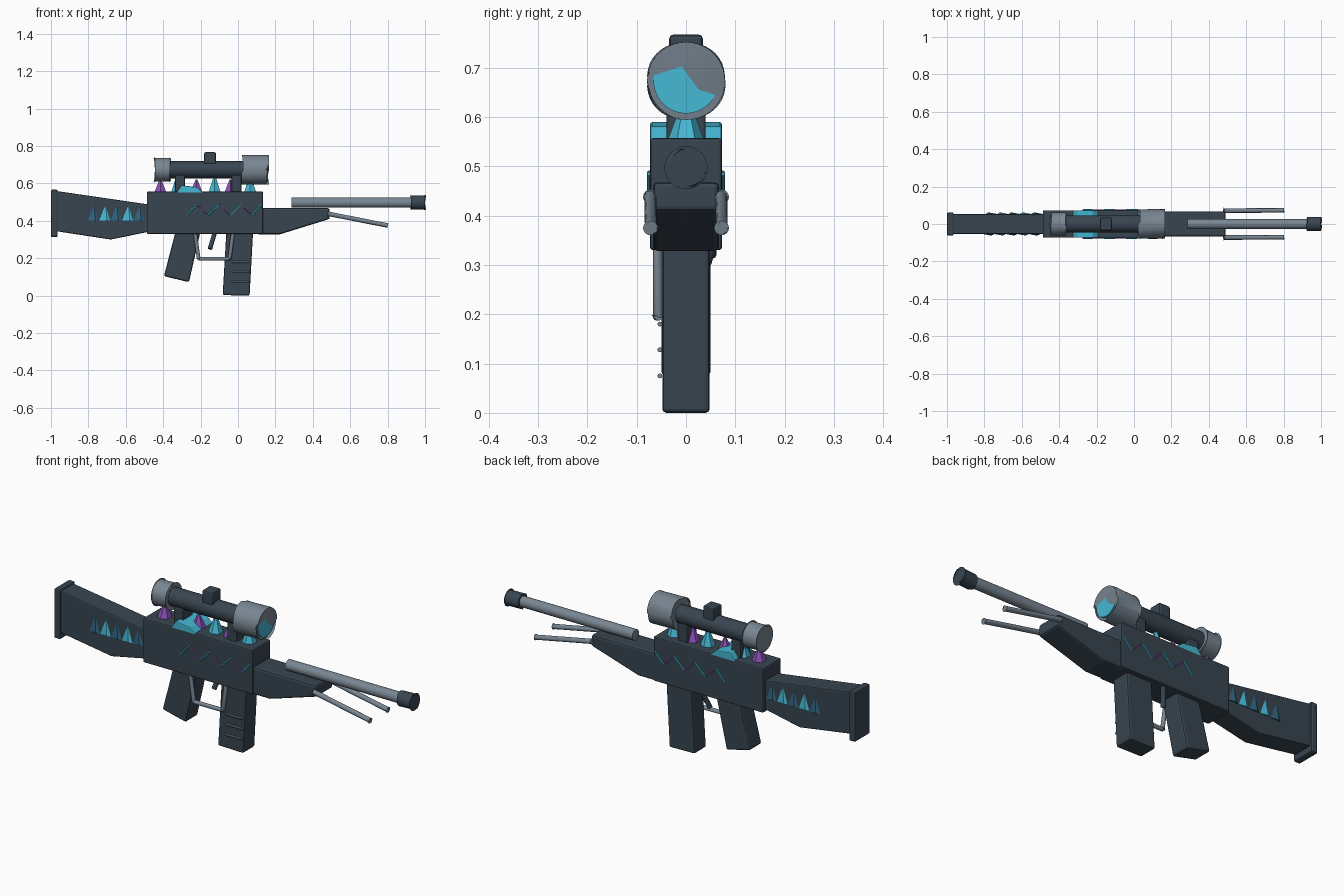
import bpy, bmesh, math
from mathutils import Vector

if "Cube" in bpy.data.objects:
    bpy.data.objects.remove(bpy.data.objects["Cube"])


def mat(name, rgb):
    m = bpy.data.materials.new(name)
    m.diffuse_color = (*rgb, 1)
    m.use_nodes = True
    m.node_tree.nodes["Principled BSDF"].inputs["Base Color"].default_value = m.diffuse_color
    return m


DARK = mat("dark_metal", (0.04, 0.06, 0.08))
STEEL = mat("light_metal", (0.19, 0.24, 0.29))
CYAN = mat("cyan_crystal", (0.06, 0.48, 0.66))
BLUE = mat("deep_blue_crystal", (0.03, 0.12, 0.21))
PURPLE = mat("purple_crystal", (0.25, 0.08, 0.46))


def finish(name, bm, m, bevel=0.0, smooth=False):
    if bevel:
        edges = [e for e in bm.edges if e.calc_face_angle(0) > math.radians(32)]
        bmesh.ops.bevel(bm, geom=edges, offset=bevel, segments=2, profile=0.5,
                        affect='EDGES', clamp_overlap=True)
    bmesh.ops.recalc_face_normals(bm, faces=bm.faces[:])
    me = bpy.data.meshes.new(name)
    bm.to_mesh(me)
    bm.free()
    ob = bpy.data.objects.new(name, me)
    bpy.context.collection.objects.link(ob)
    me.materials.append(m)
    if smooth:
        bpy.ops.object.select_all(action='DESELECT')
        ob.select_set(True)
        bpy.context.view_layer.objects.active = ob
        bpy.ops.object.shade_smooth_by_angle(angle=math.radians(35))
    return ob


def slab(name, pts, half, m, bevel=0.008):
    """Side profile (x, z) extruded across y."""
    bm = bmesh.new()
    f = bm.faces.new([bm.verts.new((x, -half, z)) for x, z in pts])
    r = bmesh.ops.extrude_face_region(bm, geom=[f])
    bmesh.ops.translate(bm, vec=(0, 2 * half, 0),
                        verts=[v for v in r['geom'] if isinstance(v, bmesh.types.BMVert)])
    return finish(name, bm, m, bevel)


def block(name, x0, x1, z0, z1, half, m, bevel=0.008):
    return slab(name, [(x0, z0), (x1, z0), (x1, z1), (x0, z1)], half, m, bevel)


def rod(name, a, b, r, m, sides=24, bevel=0.0):
    a, b = Vector(a), Vector(b)
    bm = bmesh.new()
    bmesh.ops.create_cone(bm, cap_ends=True, segments=sides, radius1=r, radius2=r,
                          depth=(b - a).length)
    q = (b - a).to_track_quat('Z', 'Y')
    for v in bm.verts:
        v.co = q @ v.co + (a + b) / 2
    return finish(name, bm, m, bevel, True)


def spike(name, x, y, z0, z1, r, m, sides=4, flat=1.0, turn=0.0, tip=0.0):
    bm = bmesh.new()
    bmesh.ops.create_cone(bm, cap_ends=True, segments=sides, radius1=r, radius2=tip,
                          depth=z1 - z0)
    for v in bm.verts:
        c, s = math.cos(turn), math.sin(turn)
        v.co = Vector((x + v.co.x * c - v.co.y * s,
                       y + (v.co.x * s + v.co.y * c) * flat,
                       (z0 + z1) / 2 + v.co.z))
    return finish(name, bm, m)


# Body, fore-end and stock
block("receiver", -0.487, 0.134, 0.33, 0.557, 0.073, DARK, 0.006)
slab("fore_end", [(0.10, 0.328), (0.225, 0.328), (0.49, 0.41), (0.49, 0.468), (0.10, 0.468)],
     0.067, DARK, 0.01)
slab("stock", [(-0.46, 0.345), (-0.46, 0.485), (-0.975, 0.56), (-0.975, 0.345), (-0.68, 0.30)],
     0.053, DARK, 0.006)
block("butt_plate", -1.0, -0.964, 0.313, 0.567, 0.062, DARK, 0.008)

# Grip and magazine
slab("grip", [(-0.332, 0.35), (-0.199, 0.35), (-0.262, 0.072), (-0.396, 0.104)], 0.05, DARK, 0.01)
slab("magazine", [(-0.062, 0.35), (0.081, 0.35), (0.062, 0.003), (-0.082, 0.006)], 0.048, DARK, 0.008)
bpy.data.objects["magazine"].location.z = -0.003
for i, z in enumerate((0.18, 0.128, 0.075)):
    rod(f"magazine_rib_{i}", (-0.033, -0.053, z), (0.06, -0.053, z), 0.005, STEEL, 10)

# Trigger and guard
rod("trigger", (-0.125, 0.05, 0.335), (-0.15, 0.02, 0.25), 0.012, DARK, 16)
guard = [(-0.23, 0.335), (-0.21, 0.197), (-0.045, 0.197), (-0.027, 0.335)]
for i in range(3):
    (xa, za), (xb, zb) = guard[i], guard[i + 1]
    rod(f"trigger_guard_{i}", (xa, -0.057, za), (xb, -0.057, zb), 0.01, STEEL, 16, 0.003)

# Barrel, muzzle and folded legs
rod("barrel", (0.285, 0, 0.497), (0.94, 0, 0.497), 0.027, STEEL, 32)
rod("muzzle", (0.925, 0, 0.497), (1.0, 0, 0.497), 0.0375, DARK, 32, 0.006)
for side in (-1, 1):
    rod(f"folding_leg_{side}", (0.48, 0.072 * side, 0.438), (0.80, 0.072 * side, 0.375),
        0.012, STEEL, 16, 0.003)

# Scope
SZ = 0.673
rod("scope_tube", (-0.38, 0, SZ), (0.05, 0, SZ), 0.046, DARK, 32)
rod("scope_eyepiece", (-0.445, 0, SZ), (-0.364, 0, SZ), 0.062, STEEL, 32, 0.006)
rod("scope_objective", (0.028, 0, SZ), (0.158, 0, SZ), 0.079, STEEL, 40, 0.008)
rod("scope_lens", (0.15, 0, SZ), (0.16, 0, SZ), 0.066, CYAN, 40)
block("scope_turret", -0.181, -0.118, 0.70, 0.767, 0.034, DARK, 0.008)
for i, x in enumerate((-0.31, -0.008)):
    block(f"scope_mount_{i}", x - 0.027, x + 0.027, 0.54, 0.645, 0.04, DARK, 0.006)

# Crystals growing from the top
slab("large_crystal", [(-0.33, 0.55), (-0.302, 0.59), (-0.22, 0.58), (-0.185, 0.55), (-0.26, 0.47)],
     0.0725, CYAN, 0.004)
for i, x in enumerate((-0.415, -0.325, -0.222, -0.125, -0.04, 0.065)):
    m, top = (PURPLE, 0.62) if i % 2 == 0 else (CYAN, 0.637)
    spike(f"top_crystal_{i}", x, 0, 0.55, top, 0.038, m, 6, tip=0.006)

# Side crystals and zigzag veins
veins = [(-0.273, 0.43), (-0.222, 0.488), (-0.16, 0.43), (-0.103, 0.488), (-0.043, 0.43),
         (0.015, 0.488), (0.075, 0.43), (0.125, 0.485)]
for side in (-1, 1):
    for i in range(5):
        spike(f"stock_crystal_{side}_{i}", -0.77 + i * 0.0612, 0.052 * side, 0.402, 0.49, 0.033,
              CYAN if i % 2 else BLUE, flat=0.32, turn=0.25)
    for i in range(len(veins) - 1):
        (xa, za), (xb, zb) = veins[i], veins[i + 1]
        rod(f"vein_{side}_{i}", (xa, 0.074 * side, za), (xb, 0.074 * side, zb),
            0.003 if i % 2 else 0.005, PURPLE if i % 2 else CYAN, 8)
